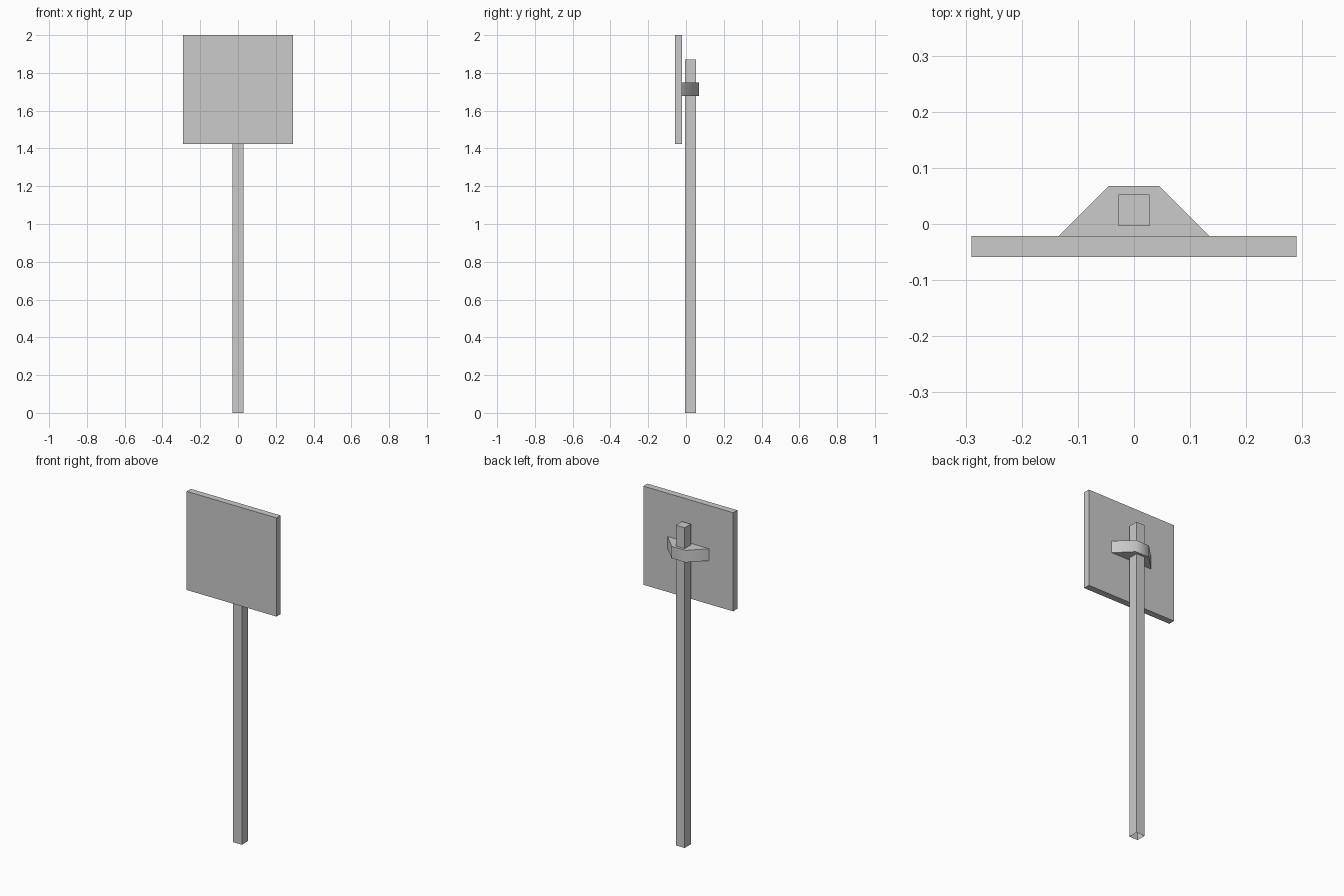
import bpy, bmesh, math

if "Cube" in bpy.data.objects:
    bpy.data.objects.remove(bpy.data.objects["Cube"])


def prism(name, outline, z0, z1, open_bottom=False):
    """Extrude an x/y outline (counter-clockwise) from z0 up to z1."""
    bm = bmesh.new()
    base = bm.faces.new([bm.verts.new((x, y, z0)) for x, y in outline])
    res = bmesh.ops.extrude_face_region(bm, geom=[base], use_keep_orig=True)
    for v in res["geom"]:
        if isinstance(v, bmesh.types.BMVert):
            v.co.z = z1
    bmesh.ops.recalc_face_normals(bm, faces=bm.faces[:])
    if open_bottom:
        low = [f for f in bm.faces if all(abs(v.co.z - z0) < 1e-6 for v in f.verts)]
        bmesh.ops.delete(bm, geom=low, context='FACES_ONLY')
    mesh = bpy.data.meshes.new(name)
    bm.to_mesh(mesh)
    bm.free()
    obj = bpy.data.objects.new(name, mesh)
    bpy.context.collection.objects.link(obj)
    return obj


def rect(half_x, y0, y1):
    return [(-half_x, y0), (half_x, y0), (half_x, y1), (-half_x, y1)]


# Square sign board
prism("sign_board", rect(0.29, -0.059, -0.021), 1.424, 2.0)

# Post, open underneath
prism("post", rect(0.028, -0.004, 0.053), 0.0, 1.87, open_bottom=True)

# Tapered bracket holding the board to the post
bracket = prism("bracket", [(-0.134, -0.021), (0.134, -0.021),
                            (0.045, 0.068), (-0.045, 0.068)], 1.678, 1.748)
bpy.context.view_layer.objects.active = bracket
bracket.select_set(True)
bpy.ops.object.shade_smooth_by_angle(angle=math.radians(60))
